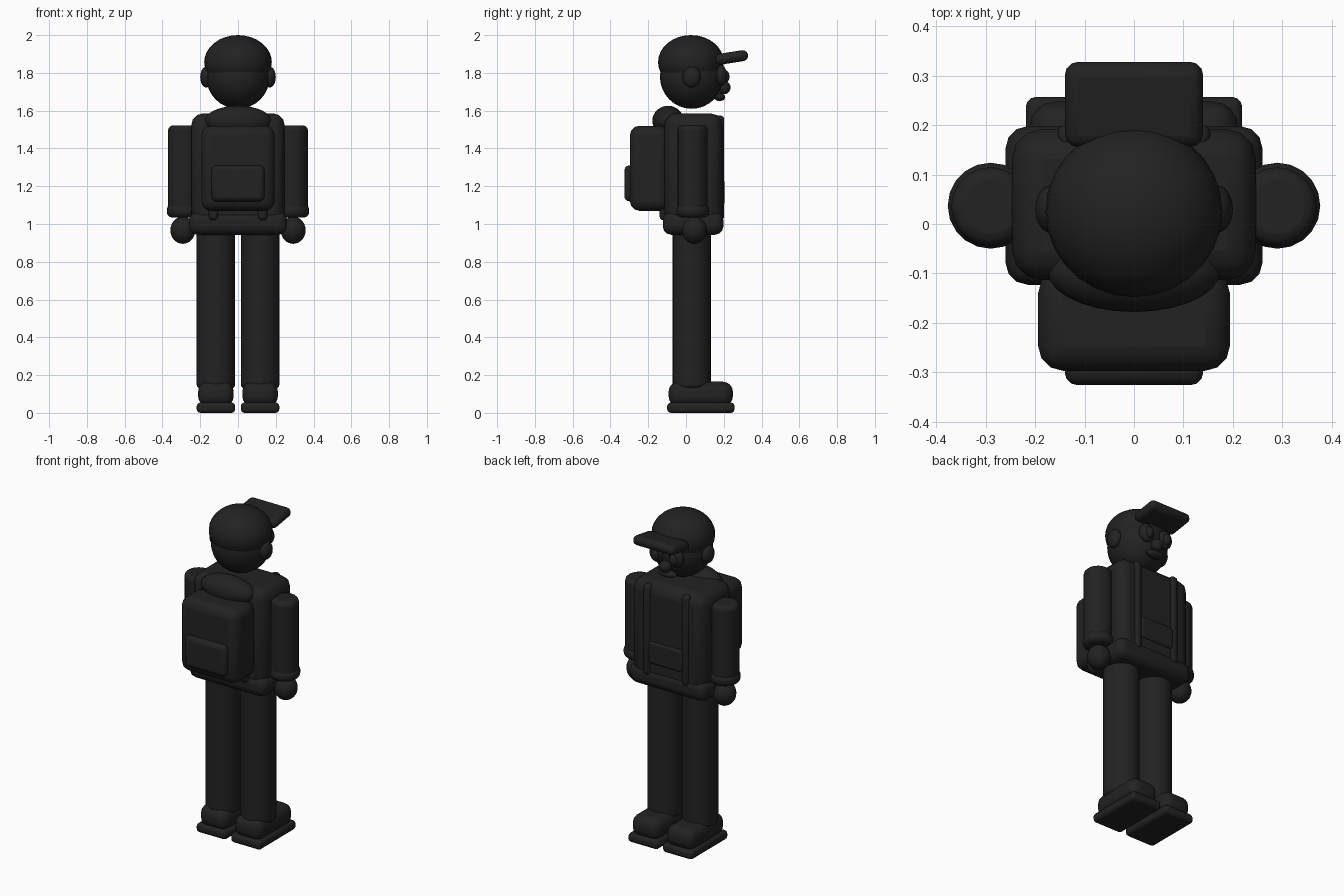
import bpy, math

if "Cube" in bpy.data.objects:
    bpy.data.objects.remove(bpy.data.objects["Cube"])

dark = bpy.data.materials.new("charcoal")
dark.diffuse_color = (0.016, 0.016, 0.016, 1)
dark.use_nodes = True
dark.node_tree.nodes["Principled BSDF"].inputs["Base Color"].default_value = dark.diffuse_color


def finish(name, bevel=0, segments=3, angle=40):
    """Name, bevel and smooth the active object."""
    ob = bpy.context.object
    ob.name = name
    ob.data.materials.append(dark)
    bpy.ops.object.transform_apply(location=False, rotation=False, scale=True)
    if bevel:
        m = ob.modifiers.new("Rounding", 'BEVEL')
        m.width, m.segments = bevel, segments
        m.limit_method, m.angle_limit = 'ANGLE', math.radians(40)
    bpy.ops.object.shade_smooth_by_angle(angle=math.radians(angle))
    return ob


def box(name, x, y, z, bevel, segments=3):
    """Rounded box from (min, max) ranges."""
    bpy.ops.mesh.primitive_cube_add(size=1, location=[sum(r) / 2 for r in (x, y, z)])
    bpy.context.object.scale = [r[1] - r[0] for r in (x, y, z)]
    return finish(name, bevel, segments)


def ball(name, loc, radii):
    bpy.ops.mesh.primitive_uv_sphere_add(segments=28, ring_count=16, radius=1, location=loc)
    bpy.context.object.scale = radii
    return finish(name, angle=60)


def tube(name, x, y, z, r, bevel, verts=20):
    bpy.ops.mesh.primitive_cylinder_add(vertices=verts, radius=r, depth=z[1] - z[0],
                                        location=(x, y, sum(z) / 2))
    return finish(name, bevel)


# Head and cap
ball("head", (0, 0.03, 1.78), (0.168, 0.168, 0.17))
ball("cap_crown", (0, 0.026, 1.857), (0.179, 0.174, 0.143))
brim = box("cap_brim", (-0.14, 0.14), (0.155, 0.329), (1.853, 1.911), 0.027)
brim.rotation_euler.x = math.radians(9)

# Face
ball("nose", (0, 0.2, 1.722), (0.036, 0.036, 0.035))
ball("mouth", (0, 0.178, 1.672), (0.058, 0.03, 0.021))

# Jacket
box("torso", (-0.247, 0.247), (-0.113, 0.192), (0.99, 1.585), 0.06)
box("jacket_hem", (-0.26, 0.26), (-0.123, 0.198), (0.943, 1.065), 0.045)
box("jacket_pocket", (-0.115, 0.115), (0.16, 0.204), (1.1, 1.235), 0.015)
ball("hood", (0, -0.095, 1.546), (0.175, 0.083, 0.08))

# Backpack
box("backpack", (-0.194, 0.194), (-0.297, -0.09), (1.07, 1.52), 0.05)
box("backpack_pocket", (-0.14, 0.14), (-0.326, -0.25), (1.12, 1.31), 0.025)

# Paired parts on both sides
for side, s in (("right", 1), ("left", -1)):
    def span(a, b):
        return tuple(sorted((s * a, s * b)))

    ball(f"{side}_ear", (s * 0.168, 0.03, 1.778), (0.032, 0.048, 0.055))
    ball(f"{side}_eye", (s * 0.065, 0.185, 1.785), (0.047, 0.032, 0.056))
    ball(f"{side}_pupil", (s * 0.062, 0.208, 1.78), (0.026, 0.022, 0.034))

    tube(f"{side}_arm", s * 0.29, 0.035, (1.04, 1.522), 0.08, 0.025)
    tube(f"{side}_cuff", s * 0.29, 0.037, (1.035, 1.103), 0.087, 0.026)
    ball(f"{side}_hand", (s * 0.292, 0.045, 0.967), (0.066, 0.066, 0.072))

    # Shoulder straps, on the chest and below the pack
    box(f"{side}_chest_strap", span(0.105, 0.155), (0.15, 0.202), (1.02, 1.575), 0.02)
    box(f"{side}_pack_strap", span(0.105, 0.155), (-0.14, -0.09), (1.02, 1.3), 0.02)

    # Trousers and shoes
    tube(f"{side}_leg", s * 0.117, 0.03, (0.13, 0.98), 0.102, 0.02, 24)
    box(f"{side}_shoe", span(0.023, 0.211), (-0.092, 0.248), (0.035, 0.165), 0.052, 4)
    box(f"{side}_sole", span(0.015, 0.219), (-0.1, 0.257), (0.0, 0.055), 0.02)
